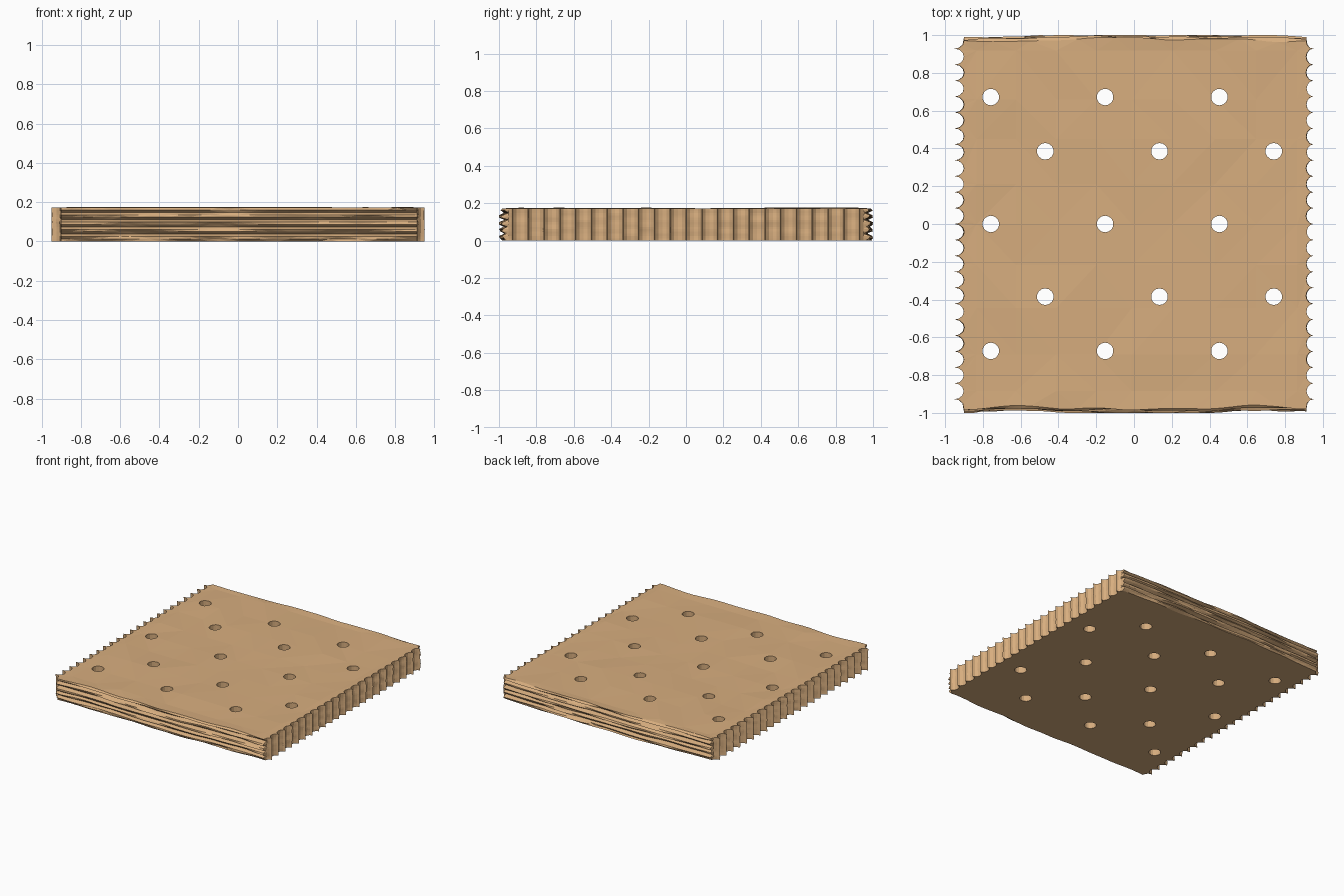
import bpy, bmesh, math, random
from mathutils import Vector, noise

if "Cube" in bpy.data.objects:
    bpy.data.objects.remove(bpy.data.objects["Cube"])

random.seed(4)
H, TEETH, STEPS = 0.172, 23, 6
PITCH = 1.94 / TEETH
LEVELS, COLS = 15, 36
ridge = [random.uniform(0.0, 0.012) + (0.014 if i % 3 else -0.012) for i in range(LEVELS)]
ridge[0] = ridge[-1] = 0.006

mat = bpy.data.materials.new("baked_tan")
mat.diffuse_color = (0.68, 0.42, 0.21, 1)
mat.use_nodes = True
mat.node_tree.nodes["Principled BSDF"].inputs["Base Color"].default_value = mat.diffuse_color


def torn(x, i, seed):
    """Outward y distance of a torn, layered end."""
    wave = noise.noise(Vector((x * 2.2, seed, 0))) * 0.018
    grain = noise.noise(Vector((x * 4, i * 1.7, seed + 5))) * 0.02
    return min(1.0, max(0.948, 0.967 + wave + grain + ridge[i]))


def side(valley, depth, i):
    """Scalloped side from front to back, cusps outward."""
    pts = []
    for k in range(1, TEETH * STEPS):
        n = math.floor(k / STEPS + 0.5)
        th = (k / STEPS - n) * math.pi
        y = -0.97 + PITCH * n + PITCH / 2 * math.sin(th)
        wob = 0.004 * noise.noise(Vector((valley * 9, n * 1.3, i * 0.3)))
        pts.append((valley + depth * (1 - math.cos(th)) + wob, y))
    return pts


# Slab walls: stacked outline rings
bm = bmesh.new()
rings = []
xs = [-0.9 + 1.812 * c / COLS for c in range(COLS + 1)]
for i in range(LEVELS):
    z = H * i / (LEVELS - 1)
    pts = [(x, -torn(x, i, 1.3)) for x in xs]
    pts += side(0.912, 0.036, i)
    pts += [(x, torn(x, i, 7.7)) for x in reversed(xs)]
    pts += list(reversed(side(-0.9, -0.048, i)))
    rings.append([bm.verts.new((x, y, z)) for x, y in pts])
for a, b in zip(rings, rings[1:]):
    n = len(a)
    for j in range(n):
        bm.faces.new((a[j], a[(j + 1) % n], b[(j + 1) % n], b[j]))
bm.faces.new(list(reversed(rings[0])))
top = bm.faces.new(rings[-1])
bm.normal_update()

# Gently uneven top
faces = [top]
for axis, lim in ((0, 0.85), (1, 0.9)):
    for k in range(9):
        co, no = [0, 0, 0], [0, 0, 0]
        co[axis], no[axis] = -lim + 2 * lim * k / 8 + random.uniform(-.02, .02), 1
        geom = set(faces)
        for f in faces:
            geom.update(f.edges)
            geom.update(f.verts)
        bmesh.ops.bisect_plane(bm, geom=list(geom), plane_co=co, plane_no=no)
        bm.normal_update()
        faces = [f for f in bm.faces if f.normal.z > 0.99 and f.calc_center_median().z > H - 1e-4]
for v in {v for f in faces for v in f.verts}:
    if abs(v.co.x) < 0.87 and abs(v.co.y) < 0.93:
        v.co.z += random.uniform(-0.005, 0.004)
bmesh.ops.triangulate(bm, faces=bm.faces[:])
bmesh.ops.recalc_face_normals(bm, faces=bm.faces[:])
mesh = bpy.data.meshes.new("cracker_slab")
bm.to_mesh(mesh)
bm.free()
slab = bpy.data.objects.new("cracker_slab", mesh)
bpy.context.collection.objects.link(slab)
mesh.materials.append(mat)

# Docking holes in staggered rows
cut = bmesh.new()
for row, y in enumerate((-0.672, -0.385, 0, 0.385, 0.672)):
    for x in ((-0.47, 0.135, 0.74) if row % 2 else (-0.758, -0.153, 0.452)):
        res = bmesh.ops.create_cone(cut, cap_ends=True, segments=14, radius1=0.044, radius2=0.044, depth=0.5)
        bmesh.ops.translate(cut, verts=res["verts"], vec=(x, y, 0.1))
cmesh = bpy.data.meshes.new("hole_cutter")
cut.to_mesh(cmesh)
cut.free()
cmesh.materials.append(mat)
cutter = bpy.data.objects.new("hole_cutter", cmesh)
bpy.context.collection.objects.link(cutter)
cutter.hide_render = True
cutter.hide_set(True)
mod = slab.modifiers.new("holes", 'BOOLEAN')
mod.operation, mod.solver, mod.object = 'DIFFERENCE', 'EXACT', cutter
